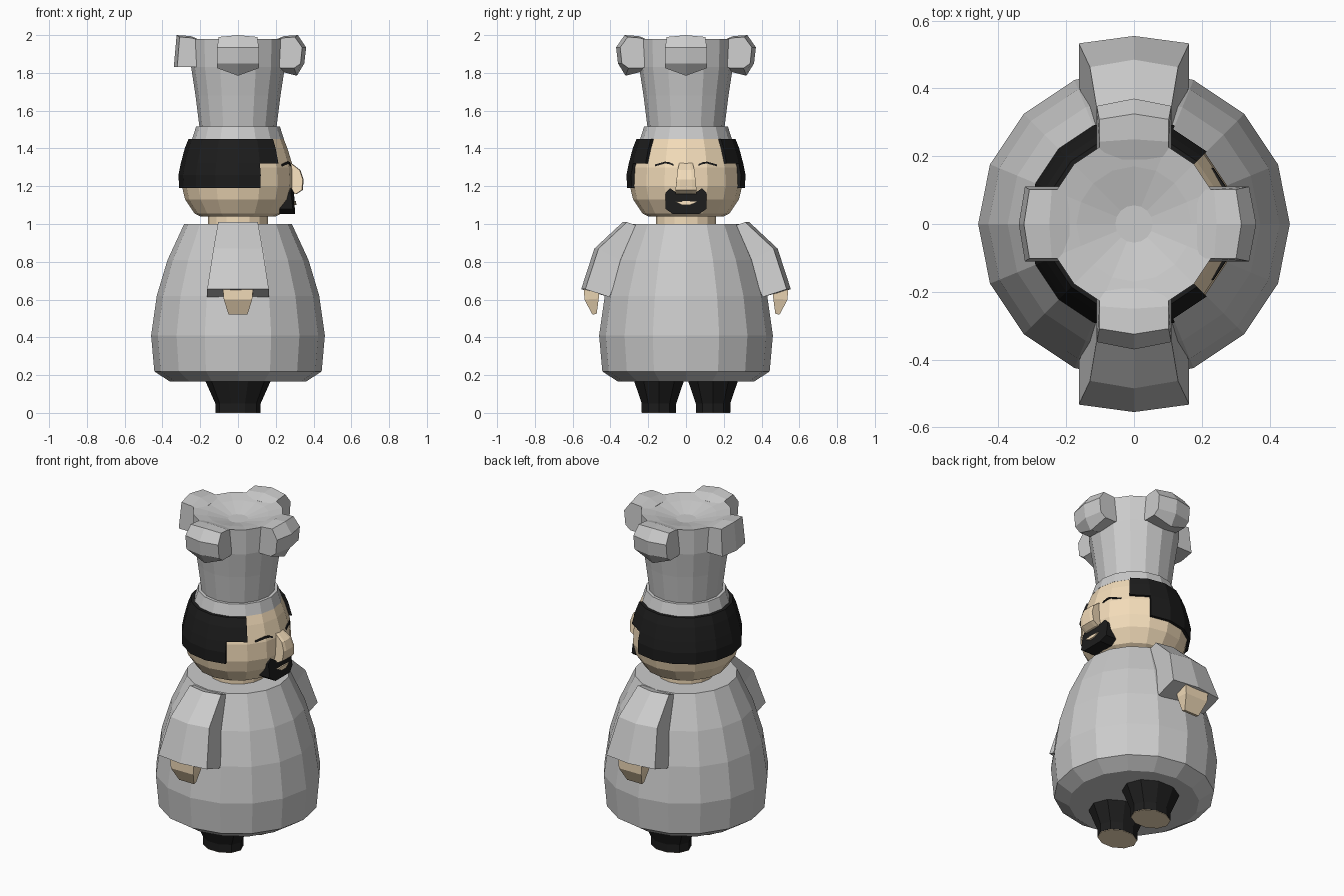
import bpy, bmesh
from math import cos, sin, pi

if "Cube" in bpy.data.objects:
    bpy.data.objects.remove(bpy.data.objects["Cube"])


def material(name, rgb):
    m = bpy.data.materials.new(name)
    m.diffuse_color = (*rgb, 1)
    m.use_nodes = True
    m.node_tree.nodes["Principled BSDF"].inputs["Base Color"].default_value = m.diffuse_color
    return m


SKIN = material("skin", (0.9, 0.72, 0.49))
BLACK = material("black", (0.012, 0.012, 0.012))


def loft(name, rings, mat=None):
    """Join equal-length closed rings with quads and cap both ends."""
    bm = bmesh.new()
    vs = [[bm.verts.new(p) for p in r] for r in rings]
    n = len(vs[0])
    for a, b in zip(vs, vs[1:]):
        for i in range(n):
            j = (i + 1) % n
            bm.faces.new((a[i], a[j], b[j], b[i]))
    bm.faces.new(vs[0])
    bm.faces.new(vs[-1])
    bmesh.ops.recalc_face_normals(bm, faces=bm.faces[:])
    me = bpy.data.meshes.new(name)
    bm.to_mesh(me)
    bm.free()
    ob = bpy.data.objects.new(name, me)
    bpy.context.collection.objects.link(ob)
    if mat:
        me.materials.append(mat)
    return ob


def lathe(name, profile, sides, mat=None, y=0, squash=1):
    """Stack of regular rings from (radius, height) pairs."""
    ang = [2 * pi * i / sides for i in range(sides)]
    return loft(name, [[(r * cos(a), y + squash * r * sin(a), z) for a in ang]
                       for r, z in profile], mat)


# coat, neck and head
lathe("coat", [(0.36, 0.165), (0.443, 0.22), (0.46, 0.41), (0.43, 0.62),
               (0.373, 0.81), (0.285, 1.0)], 16)
lathe("neck", [(0.16, 0.95), (0.16, 1.06)], 16, SKIN)
lathe("head", [(0.2, 1.04), (0.23, 1.055), (0.28, 1.13), (0.297, 1.2),
               (0.292, 1.3), (0.262, 1.4), (0.242, 1.45)], 16, SKIN)

# hair: two bands wrapped round the back of the head
def hair_band(name, section, first, last):
    loft(name, [[(r * cos(k * pi / 8), r * sin(k * pi / 8), z) for r, z in section]
                for k in range(first, last + 1)], BLACK)


hair_band("hair_upper", [(0.27, 1.32), (0.303, 1.32), (0.282, 1.4), (0.262, 1.45), (0.23, 1.45)], 2, 14)
hair_band("hair_lower", [(0.28, 1.19), (0.312, 1.19), (0.315, 1.26), (0.303, 1.32), (0.27, 1.32)], 3, 13)

# hat: band, flared tube with sunken top
lathe("hat_band", [(0.243, 1.45), (0.222, 1.515), (0.19, 1.515)], 16)
lathe("hat_tube", [(0.203, 1.505), (0.225, 1.68), (0.248, 1.83), (0.25, 1.98),
                   (0.17, 1.965), (0.055, 1.935)], 16)

# hat puffs: rounded on three sides, boxy at the back
round_puff = [(0.19, 1.97), (0.25, 1.985), (0.325, 1.99), (0.37, 1.935),
              (0.36, 1.85), (0.32, 1.785), (0.24, 1.805), (0.19, 1.84)]
box_puff = [(0.19, 1.97), (0.25, 1.985), (0.325, 1.99), (0.34, 1.83), (0.19, 1.83)]


def puff(name, section, k, reach):
    c, s = cos(k * pi / 2), sin(k * pi / 2)
    rings = []
    for w in (-0.11, 0, 0.11):
        ring = []
        for r, z in section:
            if w == 0 and z > 1.98:
                z += 0.01
            if w:
                r = 0.19 + (r - 0.19) * 0.88
                z = max(z, 1.825)
                half = w * (0.93 if z > 1.96 else 1)
            else:
                half = 0
            r *= reach
            ring.append((r * c - half * s, r * s + half * c, z))
        rings.append(ring)
    loft(name, rings)


for k, side in enumerate(("front", "left", "back", "right")):
    puff("hat_puff_" + side, box_puff if k == 2 else round_puff, k, 0.975 if k == 0 else 1)

# paired parts: sleeves, hands, legs, soles, eyes
for s, side in ((1, "left"), (-1, "right")):
    # each row: outer y, outer z, inner y, inner z, half width
    rows = [(0.335, 1.01, 0.24, 0.985, 0.105), (0.485, 0.87, 0.33, 0.80, 0.13),
            (0.555, 0.655, 0.405, 0.613, 0.163)]
    loft("sleeve_" + side, [[(-w, s * (yo - 0.022), zo), (0, s * yo, zo),
                             (w, s * (yo - 0.022), zo), (w, s * yi, zi), (-w, s * yi, zi)]
                            for yo, zo, yi, zi, w in rows])

    rows = [(0.54, 0.66, 0.46, 0.64, 0.08), (0.538, 0.60, 0.462, 0.605, 0.075),
            (0.495, 0.52, 0.473, 0.525, 0.05)]
    loft("hand_" + side, [[(-w, s * yo, zo), (w, s * yo, zo), (w, s * yi, zi), (-w, s * yi, zi)]
                          for yo, zo, yi, zi, w in rows], SKIN)

    lathe("leg_" + side, [(0.12, 0.003), (0.12, 0.05), (0.178, 0.18)], 10, BLACK, s * 0.143, 0.8)
    lathe("sole_" + side, [(0.118, 0), (0.118, 0.004)], 10, SKIN, s * 0.143, 0.8)

    rings = []
    for y, z in ((0.065, 1.312), (0.09, 1.323), (0.112, 1.325), (0.165, 1.31)):
        x = min(0.288 - 0.2 * y, 0.266 - 0.67 * (y - 0.11))
        rings.append([(x - 0.02, s * y, z - 0.005), (x + 0.006, s * y, z - 0.005),
                      (x + 0.004, s * y, z + 0.005), (x - 0.02, s * y, z + 0.005)])
    loft("closed_eye_" + side, rings, BLACK)

# nose: side profile widening toward the tip, with narrower flanks
nose = [(0.25, 1.32, 0.035), (0.29, 1.322, 0.035), (0.338, 1.285, 0.045),
        (0.355, 1.235, 0.05), (0.35, 1.18, 0.056), (0.32, 1.16, 0.055), (0.25, 1.155, 0.05)]
loft("nose", [[(x - 0.012 * abs(t), t * w, z) for x, z, w in nose] for t in (-1, -0.6, 0.6, 1)], SKIN)

# goatee with moustache, outline lofted back into the face
outline = [(-0.07, 1.053), (0.07, 1.053), (0.108, 1.08), (0.108, 1.165), (0.085, 1.19),
           (0.05, 1.165), (-0.05, 1.165), (-0.085, 1.19), (-0.108, 1.165), (-0.108, 1.08)]


def beard_x(y, z):
    return 0.308 - 0.3 * max(abs(y) - 0.05, 0) - 0.13 * max(z - 1.08, 0)


loft("goatee", [[(0.22, y, z) for y, z in outline],
                [(beard_x(y, z), y, z) for y, z in outline]], BLACK)
lips = [(-0.055, 1.118), (-0.02, 1.1), (0.02, 1.1), (0.055, 1.118), (0, 1.122)]
loft("mouth", [[(0.28, y, z) for y, z in lips],
               [(beard_x(y, z) + 0.004, y, z) for y, z in lips]], SKIN)
